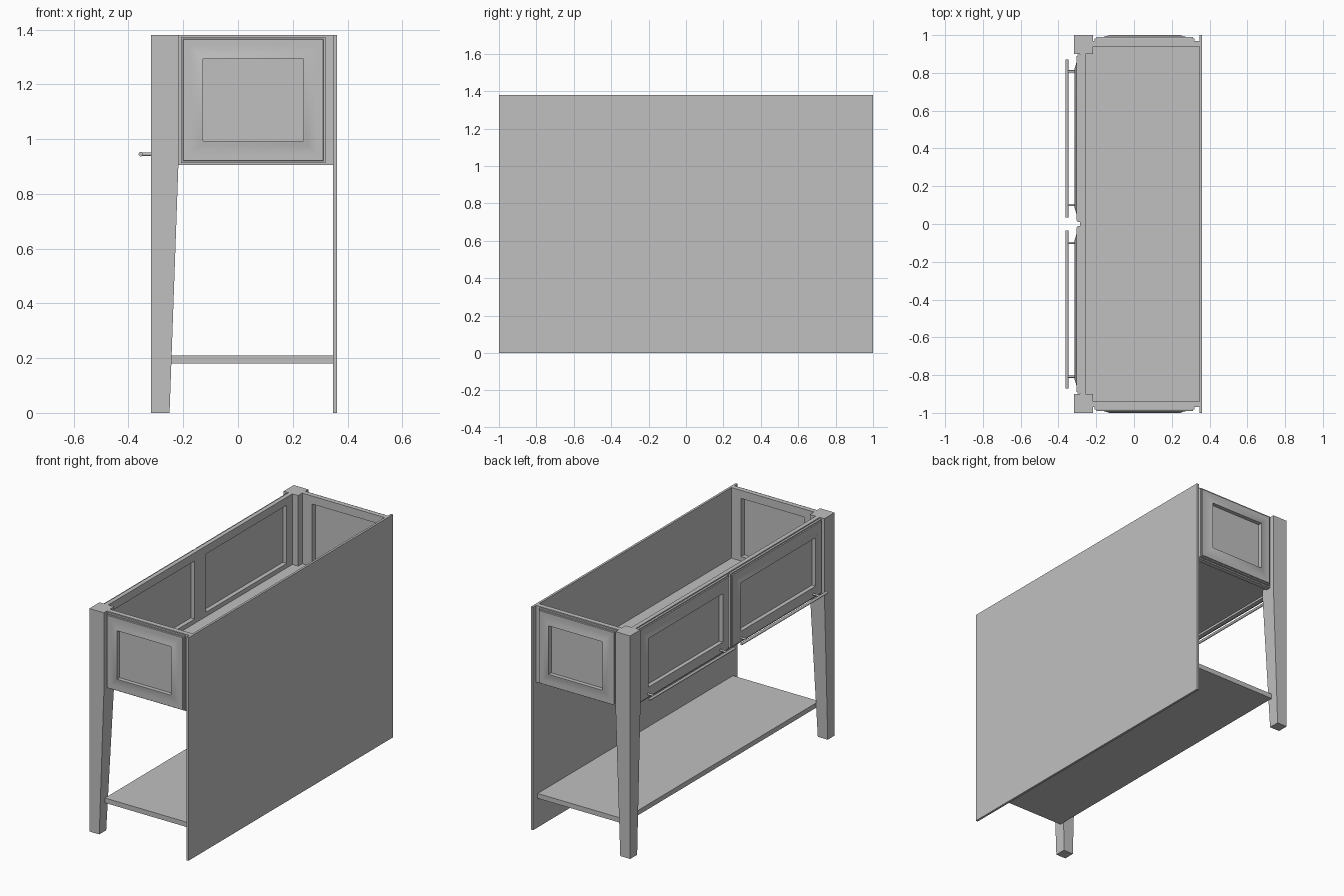
import bpy, bmesh, math
from mathutils import Vector

cube = bpy.data.objects.get("Cube")
if cube:
    bpy.data.objects.remove(cube, do_unlink=True)

grey = bpy.data.materials.new("plain_grey")
grey.use_nodes = True
COL = (0.53, 0.53, 0.53, 1)
grey.diffuse_color = COL
grey.node_tree.nodes["Principled BSDF"].inputs["Base Color"].default_value = COL


def finish(name, bm, smooth=False):
    bmesh.ops.recalc_face_normals(bm, faces=bm.faces)
    mesh = bpy.data.meshes.new(name)
    bm.to_mesh(mesh)
    bm.free()
    mesh.materials.append(grey)
    ob = bpy.data.objects.new(name, mesh)
    bpy.context.collection.objects.link(ob)
    if smooth:
        bpy.ops.object.select_all(action='DESELECT')
        ob.select_set(True)
        bpy.context.view_layer.objects.active = ob
        bpy.ops.object.shade_smooth_by_angle(angle=math.radians(30))
    return ob


def loft(bm, rings):
    """Skin a stack of matching vertex loops and cap both ends."""
    loops = [[bm.verts.new(p) for p in ring] for ring in rings]
    n = len(loops[0])
    for a, b in zip(loops, loops[1:]):
        for i in range(n):
            j = (i + 1) % n
            bm.faces.new((a[i], a[j], b[j], b[i]))
    bm.faces.new(loops[0])
    bm.faces.new(loops[-1])


def rect(x0, x1, y0, y1, z):
    return [(x0, y0, z), (x1, y0, z), (x1, y1, z), (x0, y1, z)]


def box(name, x0, x1, y0, y1, z0, z1):
    bm = bmesh.new()
    loft(bm, [rect(x0, x1, y0, y1, z0), rect(x0, x1, y0, y1, z1)])
    return finish(name, bm)


def side_place(s, base):
    """Local (across, up, out) to a panel on the end wall facing s*y."""
    return lambda u, v, h: (u, s * (base + h), v)


def front_place(base):
    """Local (across, up, out) to a panel on the wall facing -x."""
    return lambda u, v, h: (base - h, u, v)


# Panel section from the edge inward: beaded rim, swelling lip, sunk centre
PROFILE = [(0, 0), (0, .013), (.007, .013), (.009, .019), (.03, .019), (.045, .0205),
           (.06, .024), (.073, .029), (.08, .030), (.08, .005)]


def moulded_panel(name, place, u0, u1, v0, v1):
    bm = bmesh.new()
    rings = []
    for d, h in PROFILE:
        rings.append([place(u, v, h) for u, v in ((u0 + d, v0 + d), (u1 - d, v0 + d),
                                                  (u1 - d, v1 - d), (u0 + d, v1 - d))])
    loft(bm, rings)
    return finish(name, bm, smooth=True)


def open_frame(name, place, us, vs, holes, depth):
    """Grid of cells with some left open, given thickness."""
    bm = bmesh.new()
    grid = [[bm.verts.new(place(u, v, 0)) for v in vs] for u in us]
    faces = []
    for i in range(len(us) - 1):
        for j in range(len(vs) - 1):
            if (i, j) not in holes:
                faces.append(bm.faces.new((grid[i][j], grid[i + 1][j],
                                           grid[i + 1][j + 1], grid[i][j + 1])))
    ext = bmesh.ops.extrude_face_region(bm, geom=faces, use_keep_orig=True)
    move = Vector(place(0, 0, depth)) - Vector(place(0, 0, 0))
    bmesh.ops.translate(bm, vec=move, verts=[g for g in ext["geom"]
                                             if isinstance(g, bmesh.types.BMVert)])
    return finish(name, bm)


def rod(name, p, q, r):
    p, q = Vector(p), Vector(q)
    bm = bmesh.new()
    bmesh.ops.create_cone(bm, cap_ends=True, segments=16, radius1=r, radius2=r,
                          depth=(q - p).length)
    bm.transform((q - p).to_track_quat('Z', 'Y').to_matrix().to_4x4())
    bmesh.ops.translate(bm, vec=(p + q) / 2, verts=bm.verts)
    return finish(name, bm, smooth=True)


TOP, LOW = 1.38, 0.905

# Back board, lower shelf and cabinet floor
box("back_board", .347, .361, -1, 1, 0, TOP)
box("lower_shelf", -.243, .347, -.955, .955, .18, .21)
box("cabinet_floor", -.26, .347, -.94, .94, .918, .943)

# Face frame behind the drawer fronts
open_frame("face_frame", front_place(-.258), [-.91, -.845, -.055, .055, .845, .91],
           [LOW, .97, 1.33, TOP], {(1, 1), (3, 1)}, .027)

for s, side in ((1, "left"), (-1, "right")):
    # Leg: square at the top, tapering on its inner faces
    bm = bmesh.new()
    loft(bm, [rect(-.318, -.318 + w, s * (1 - w), s, z)
              for w, z in ((.068, 0), (.1, .9), (.1, TOP))])
    finish("leg_" + side, bm)

    # End wall with its frame and moulded panel
    open_frame("end_frame_" + side, side_place(s, .94), [-.22, -.15, .28, .347],
               [LOW, .97, 1.33, TOP], {(1, 1)}, .03)
    moulded_panel("end_panel_" + side, side_place(s, .97), -.208, .32, .913, 1.373)

    # Drawer front and its bar handle
    y0, y1 = sorted((s * .01, s * .898))
    moulded_panel("drawer_front_" + side, front_place(-.285), y0, y1, .913, 1.373)
    rod("handle_bar_" + side, (-.355, s * .035, .945), (-.355, s * .87, .945), .008)
    for k, y in enumerate((.1, .808)):
        rod(f"handle_post_{side}_{k + 1}", (-.355, s * y, .945), (-.30, s * y, .945), .006)
